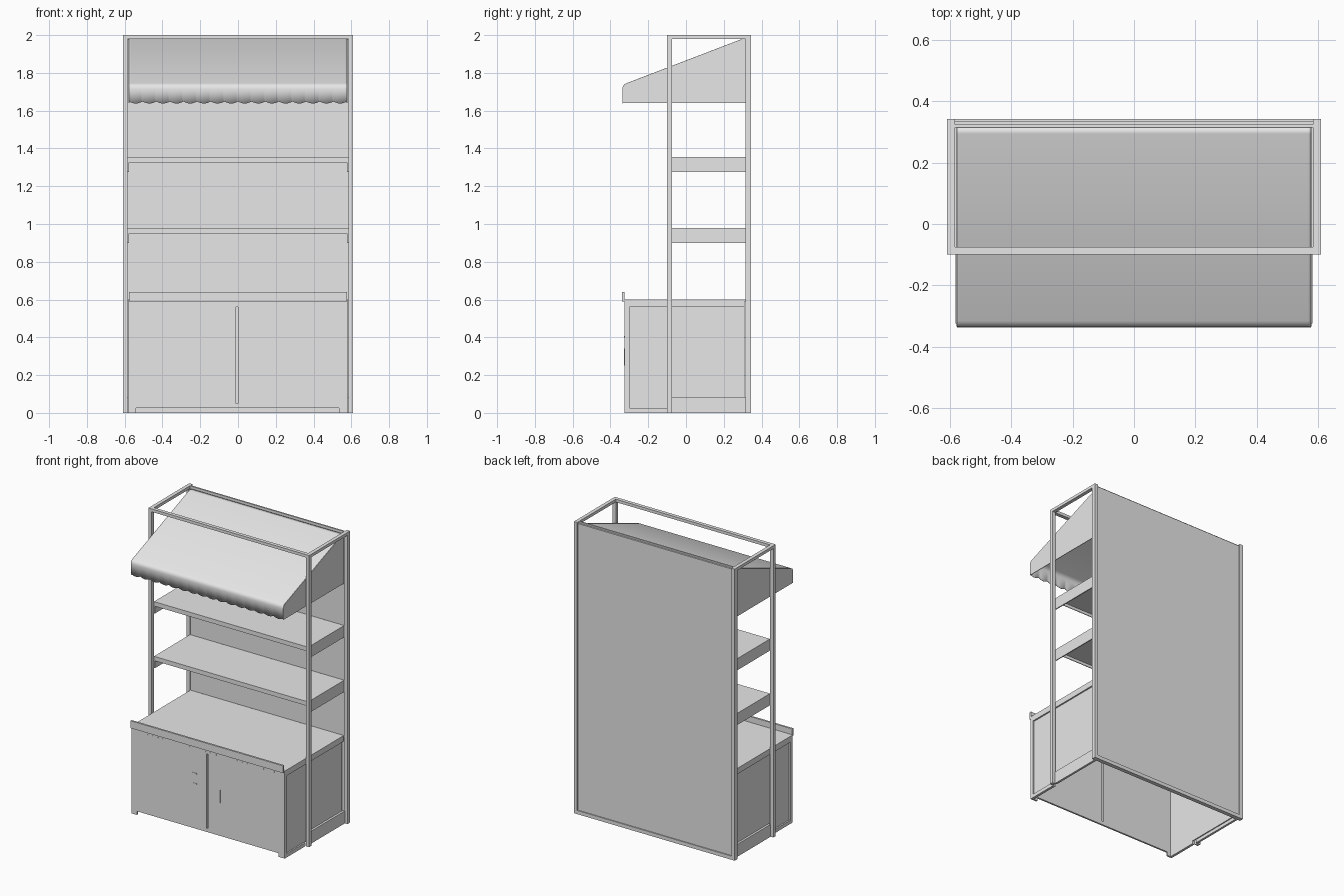
import bpy, bmesh, math

# Remove the default object
cube = bpy.data.objects.get("Cube")
if cube:
    bpy.data.objects.remove(cube, do_unlink=True)

# Single painted-metal colour
metal = bpy.data.materials.new("light_grey_metal")
metal.use_nodes = True
GREY = (0.8, 0.8, 0.8, 1)
metal.diffuse_color = GREY
metal.node_tree.nodes["Principled BSDF"].inputs["Base Color"].default_value = GREY


def finish(name, bm):
    bmesh.ops.recalc_face_normals(bm, faces=bm.faces)
    mesh = bpy.data.meshes.new(name)
    bm.to_mesh(mesh)
    bm.free()
    mesh.materials.append(metal)
    obj = bpy.data.objects.new(name, mesh)
    bpy.context.collection.objects.link(obj)
    return obj


def add_box(bm, x0, x1, y0, y1, z0, z1):
    verts = bmesh.ops.create_cube(bm, size=1)["verts"]
    for v in verts:
        v.co.x = x1 if v.co.x > 0 else x0
        v.co.y = y1 if v.co.y > 0 else y0
        v.co.z = z1 if v.co.z > 0 else z0


def box(name, *bounds):
    bm = bmesh.new()
    add_box(bm, *bounds)
    return finish(name, bm)


def sides(name, x0, x1, *bounds):
    """The same box on the left and the right."""
    box("left_" + name, x0, x1, *bounds)
    box("right_" + name, -x1, -x0, *bounds)


def solidify(obj, thickness):
    mod = obj.modifiers.new("thickness", "SOLIDIFY")
    mod.thickness = thickness
    mod.offset = 0


# Frame: outer half width, inner half width, front and back bar ranges
OUT, INN = 0.61, 0.585
FRONT, BACK = (-0.10, -0.075), (0.315, 0.343)
TOP = (1.98, 2.0)
sides("front_post", INN, OUT, *FRONT, 0, TOP[1])
sides("back_post", INN, OUT, *BACK, 0, TOP[1])
sides("top_side_bar", INN, OUT, FRONT[1], BACK[0], *TOP)
box("top_front_bar", -INN, INN, *FRONT, *TOP)
box("top_back_bar", -INN, INN, BACK[0], 0.325, *TOP)
box("bottom_back_bar", -INN, INN, *BACK, 0, 0.025)
box("back_panel", -INN, INN, 0.322, 0.336, 0.025, 1.99)
sides("base_rail", 0.575, 0.59, FRONT[1], BACK[0], 0, 0.085)

# Shelves: folded trays with deeper side brackets
for label, top in (("lower", 0.98), ("upper", 1.355)):
    box(label + "_shelf_board", -INN, INN, FRONT[1], BACK[0], top - 0.01, top)
    box(label + "_shelf_lip", -INN, INN, FRONT[1], -0.07, top - 0.03, top - 0.01)
    sides(label + "_shelf_bracket", 0.578, INN, FRONT[1], BACK[0], top - 0.08, top - 0.01)

# Cabinet, open underneath
W = 0.582
CF = -0.325
front = box("cabinet_front", -W, W, CF, CF + 0.012, 0, 0.59)
cut = bmesh.new()
add_box(cut, -0.01, 0, CF - 0.1, CF + 0.1, 0.05, 0.56)
add_box(cut, -0.54, 0.535, CF - 0.1, CF + 0.1, -0.1, 0.025)
cutter = finish("front_cutter", cut)
cutter.hide_render = True
cutter.hide_viewport = True
cutter.display_type = "WIRE"
mod = front.modifiers.new("door_gap", "BOOLEAN")
mod.object = cutter
mod.solver = "EXACT"
sides("cabinet_side", 0.565, 0.572, CF + 0.012, 0.31, 0.02, 0.57)
sides("cabinet_corner", 0.565, W, CF + 0.012, -0.30, 0, 0.56)
sides("cabinet_sill", 0.565, W, -0.30, -0.10, 0, 0.025)
sides("cabinet_top_rail", 0.565, W, CF + 0.012, 0.31, 0.56, 0.59)
box("counter_top", -W, W, CF, BACK[0], 0.59, 0.60)
box("counter_lip", -0.578, 0.578, -0.338, CF, 0.59, 0.64)

# Door fittings and rivets
box("door_handle", 0.088, 0.094, CF - 0.002, CF, 0.25, 0.34)
for i, z in enumerate((0.33, 0.40)):
    box(f"lock_plate_{i + 1}", -0.12, -0.085, CF - 0.002, CF, z, z + 0.006)
rivets = bmesh.new()
for i in range(28):
    x = -0.54 + i * 0.04
    add_box(rivets, x - 0.003, x + 0.003, CF - 0.001, CF, 0.57, 0.575)
finish("rivets", rivets)

# Awning canopy with a rounded front bend and a scalloped valance
AW = 0.577
bend = [(-0.335 + 0.03 * (1 - math.sin(a)), 1.715 + 0.03 * math.cos(a))
        for a in (math.radians(d) for d in (20, 40, 60, 75, 90))]
profile = [(0.315, 1.98), (0.295, 1.977)] + bend + [(-0.335, 1.645)]
COLS, WAVES = 128, 16
bm = bmesh.new()
rows = []
for r, (y, z) in enumerate(profile):
    hem = r == len(profile) - 1
    rows.append([])
    for c in range(COLS + 1):
        t = c / COLS
        drop = 0.01 * abs(math.sin(math.pi * WAVES * t)) if hem else 0
        rows[-1].append(bm.verts.new((AW * (2 * t - 1), y, z - drop + 0.003 * hem)))
for a, b in zip(rows, rows[1:]):
    for c in range(COLS):
        bm.faces.new((a[c], a[c + 1], b[c + 1], b[c]))
canopy = finish("awning_canopy", bm)
solidify(canopy, 0.004)
bpy.context.view_layer.objects.active = canopy
canopy.select_set(True)
bpy.ops.object.shade_smooth_by_angle(angle=math.radians(30))
canopy.select_set(False)

# Awning side cheeks
for label, s in (("left", 1), ("right", -1)):
    bm = bmesh.new()
    outline = profile[:-1] + [(-0.335, 1.64), (0.315, 1.64)]
    bm.faces.new([bm.verts.new((s * AW, y, z)) for y, z in outline])
    solidify(finish(label + "_awning_cheek", bm), 0.004)
